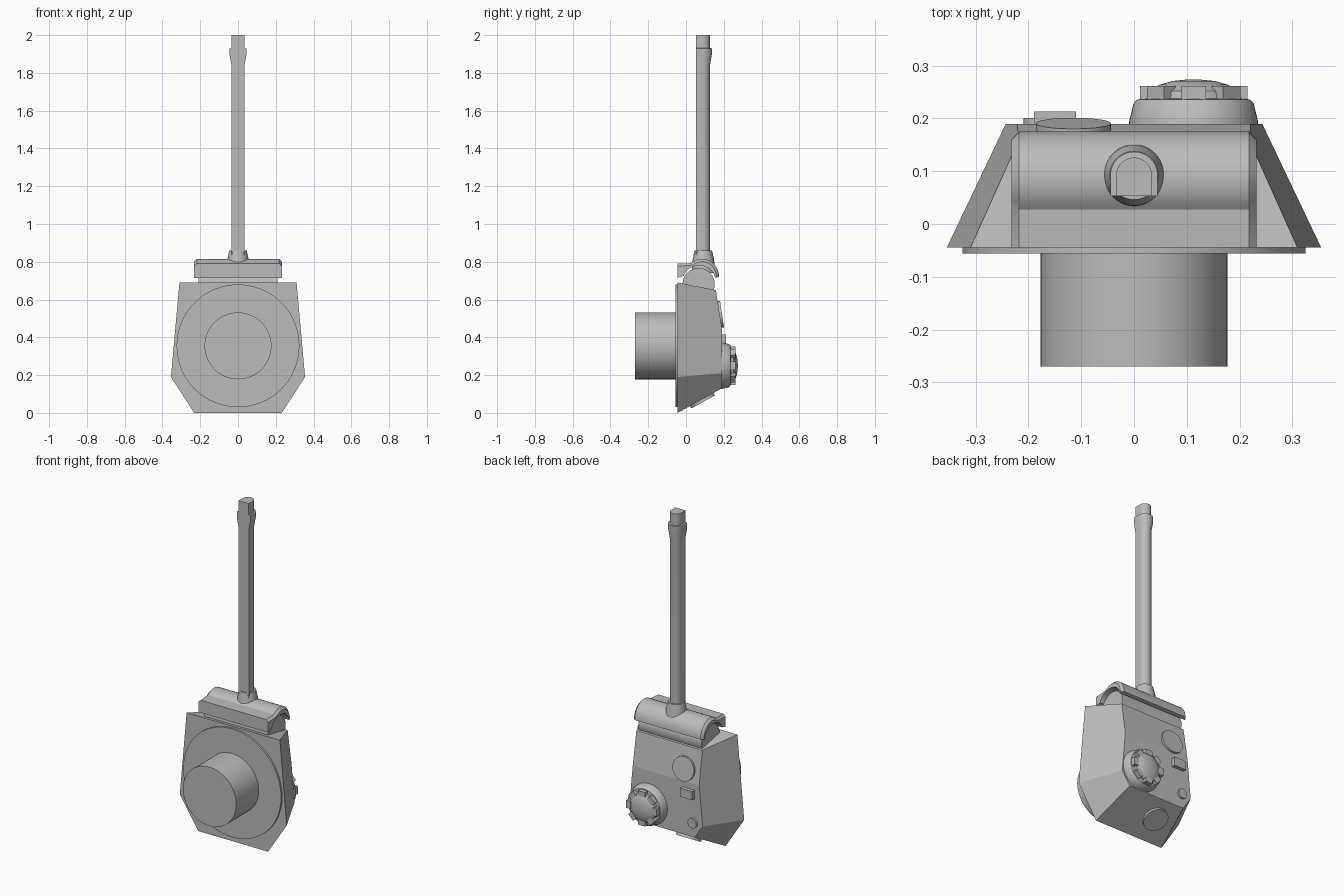
import bpy, bmesh, math
from mathutils import Vector

if "Cube" in bpy.data.objects:
    bpy.data.objects.remove(bpy.data.objects["Cube"], do_unlink=True)

GREY = (0.5, 0.5, 0.5, 1)
paint = bpy.data.materials.new("plain_grey")
paint.use_nodes = True
paint.diffuse_color = GREY
paint.node_tree.nodes["Principled BSDF"].inputs["Base Color"].default_value = GREY


def finish(name, bm, smooth=True):
    bmesh.ops.recalc_face_normals(bm, faces=bm.faces)
    mesh = bpy.data.meshes.new(name)
    bm.to_mesh(mesh)
    bm.free()
    mesh.materials.append(paint)
    obj = bpy.data.objects.new(name, mesh)
    bpy.context.collection.objects.link(obj)
    if smooth:
        bpy.ops.object.select_all(action="DESELECT")
        obj.select_set(True)
        bpy.context.view_layer.objects.active = obj
        bpy.ops.object.shade_smooth_by_angle(angle=math.radians(32))
    return obj


def loft(name, rings):
    """Skin a list of equal-length point rings and cap both ends."""
    bm = bmesh.new()
    rows = [[bm.verts.new(p) for p in ring] for ring in rings]
    n = len(rows[0])
    for a, b in zip(rows, rows[1:]):
        for i in range(n):
            j = (i + 1) % n
            bm.faces.new((a[i], a[j], b[j], b[i]))
    bm.faces.new(rows[0])
    bm.faces.new(rows[-1])
    return finish(name, bm)


def lathe(name, origin, axis, profile, sides=40):
    """Turn (radius, height) pairs around an axis."""
    turn = Vector((0, 0, 1)).rotation_difference(Vector(axis))
    angles = [math.tau * i / sides for i in range(sides)]
    return loft(name, [[Vector(origin) + turn @ Vector((r * math.cos(t), r * math.sin(t), h))
                        for t in angles] for r, h in profile])


def box(name, size, loc, turn=0):
    bm = bmesh.new()
    bmesh.ops.create_cube(bm, size=1)
    bmesh.ops.scale(bm, vec=size, verts=bm.verts)
    obj = finish(name, bm, False)
    obj.location = loc
    obj.rotation_euler.y = turn
    return obj


# Faceted armoured hull, one half mirrored
half = [(0.232, -0.045, 0), (0.355, -0.045, 0.19), (0.31, -0.045, 0.69),
        (0.19, 0.19, 0.13), (0.243, 0.19, 0.21), (0.221, 0.19, 0.45),
        (0.219, 0.158, 0.65)]
bm = bmesh.new()
for x, y, z in half:
    for side in (1, -1):
        bm.verts.new((x * side, y, z))
bmesh.ops.convex_hull(bm, input=bm.verts)
bmesh.ops.dissolve_limit(bm, angle_limit=math.radians(3), verts=bm.verts, edges=bm.edges)
finish("turret_hull", bm, False)

# Ring plate and basket
lathe("ring_plate", (0, -0.04, 0.355), (0, -1, 0), [(0.325, 0), (0.325, 0.016)], 64)
lathe("turret_basket", (0, -0.05, 0.355), (0, -1, 0), [(0.177, 0), (0.177, 0.22)], 64)

# Gun rotor and its curved shield
lathe("gun_rotor", (-0.21, 0.067, 0.682), (1, 0, 0), [(0.085, 0), (0.085, 0.42)], 48)


def shield_ring(x, shrink):
    flange = [(-0.045, 0.715), (-0.045, 0.79 - shrink)]
    outer = [(0.085 - (0.09 - shrink) * math.cos(t), 0.72 + (0.095 - shrink) * math.sin(t))
             for t in [math.radians(a) for a in range(50, 181, 10)]]
    inner = [(0.07 + 0.085 * math.cos(t), 0.705 + 0.075 * math.sin(t))
             for t in [math.radians(a) for a in range(8, 173, 12)]]
    return [(x, y, z) for y, z in flange + outer + inner]


loft("gun_shield", [shield_ring(x, s) for x, s in
                    ((-0.232, 0.014), (-0.218, 0), (0.218, 0), (0.232, 0.014))])
lathe("barrel_collar", (0, 0.092, 0.74), (0, 0, 1), [(0.062, 0), (0.057, 0.07), (0.046, 0.12)])


# Barrel with a flat front and a round back
def barrel_ring(r, z):
    arc = [math.pi * i / 20 for i in range(21)]
    return ([(r, 0.053, z)] + [(r * math.cos(t), 0.092 + r * math.sin(t), z) for t in arc]
            + [(-r, 0.053, z)])


loft("gun_barrel", [barrel_ring(r, z) for r, z in
                    ((0.035, 0.78), (0.035, 1.84), (0.045, 1.9), (0.045, 1.93),
                     (0.034, 1.931), (0.034, 2.0))])

# Commander cupola with a ring of vision blocks
CX, CZ = 0.113, 0.25
lathe("cupola", (CX, 0.18, CZ), (0, 1, 0),
      [(0.123, 0), (0.122, 0.015), (0.114, 0.048), (0.107, 0.056), (0.088, 0.058),
       (0.086, 0.072), (0.065, 0.084), (0.04, 0.091), (0.01, 0.094)], 48)
for i in range(8):
    t = math.tau * i / 8
    box("vision_block_%d" % (i + 1), (0.03, 0.026, 0.046),
        (CX + 0.087 * math.cos(t), 0.249, CZ + 0.087 * math.sin(t)), -t)

# Roof and rear fittings
lathe("loader_hatch", (-0.115, 0.175, 0.52), (0, 0.989, 0.148), [(0.071, 0), (0.071, 0.016)])
box("periscope", (0.08, 0.034, 0.052), (-0.15, 0.196, 0.388))
lathe("roof_vent", (-0.18, 0.185, 0.215), (0, 1, 0), [(0.029, 0), (0.029, 0.016)], 24)
lathe("rear_hatch", (-0.08, 0.083, 0.072), (0, 0.484, -0.875), [(0.071, 0), (0.071, 0.016)])
